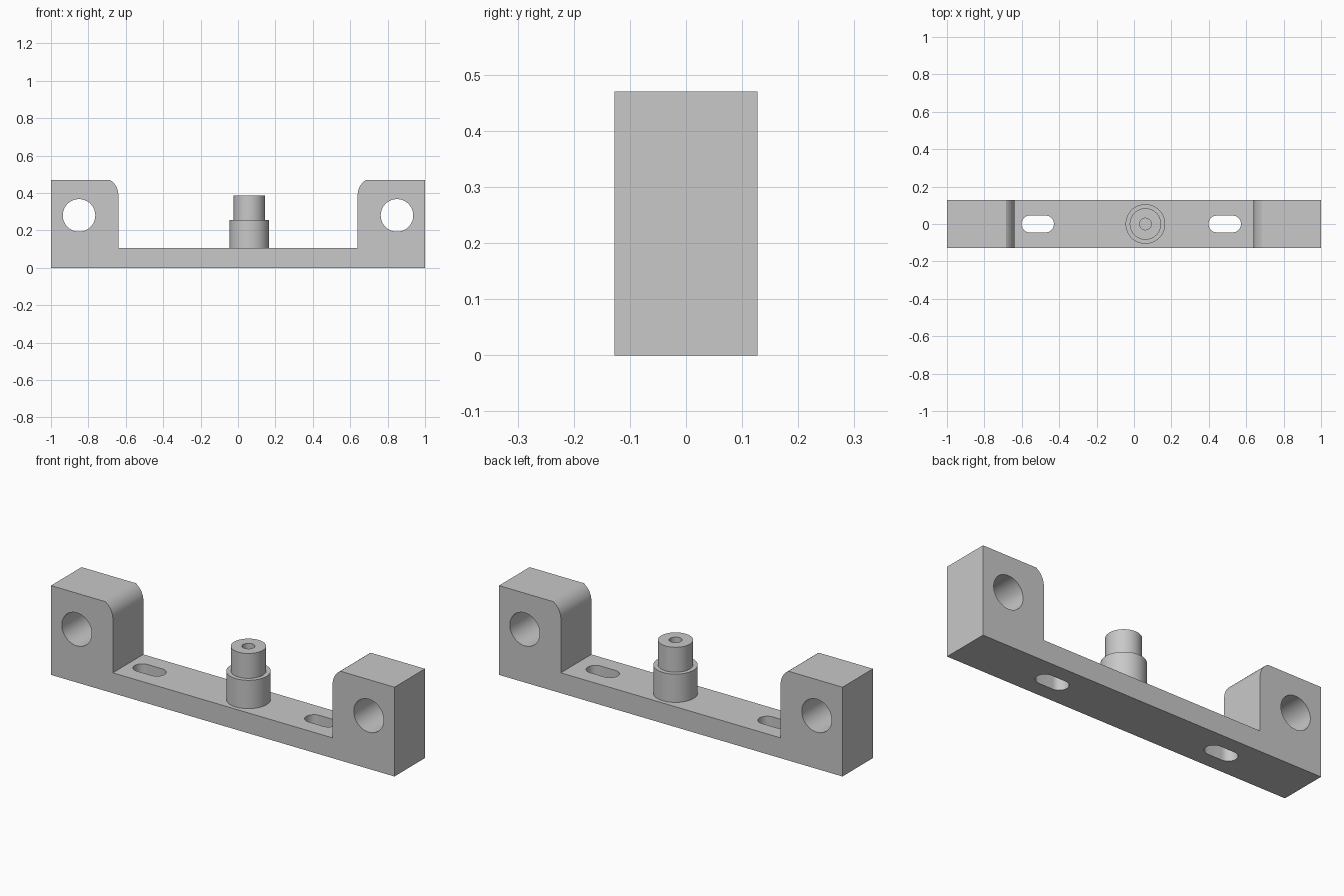
import bpy, bmesh
from math import sin, cos, pi, radians, asin
from mathutils import Matrix

default = bpy.data.objects.get("Cube")
if default:
    bpy.data.objects.remove(default, do_unlink=True)

HALF_DEPTH = 0.127
HEIGHT = 0.47
BAR_TOP = 0.107
INNER_X = 0.64
POST_X = 0.061

grey = bpy.data.materials.new("machined grey")
grey.use_nodes = True
grey.diffuse_color = (0.58, 0.58, 0.58, 1)
grey.node_tree.nodes["Principled BSDF"].inputs["Base Color"].default_value = grey.diffuse_color


def make_object(name, bm):
    bmesh.ops.recalc_face_normals(bm, faces=bm.faces)
    mesh = bpy.data.meshes.new(name)
    bm.to_mesh(mesh)
    bm.free()
    mesh.materials.append(grey)
    obj = bpy.data.objects.new(name, mesh)
    bpy.context.collection.objects.link(obj)
    return obj


def prism(name, outline, offset, sweep):
    """Extrude a closed outline of 3D points along a sweep vector."""
    bm = bmesh.new()
    face = bm.faces.new([bm.verts.new([a + b for a, b in zip(p, offset)]) for p in outline])
    out = bmesh.ops.extrude_face_region(bm, geom=[face])
    verts = [g for g in out["geom"] if isinstance(g, bmesh.types.BMVert)]
    bmesh.ops.translate(bm, verts=verts, vec=sweep)
    return make_object(name, bm)


def lathe(name, profile, centre_x, segments=64):
    """Spin a radius/height profile around a vertical axis."""
    bm = bmesh.new()
    verts = [bm.verts.new((r, 0, z)) for r, z in profile]
    edges = [bm.edges.new(pair) for pair in zip(verts, verts[1:])]
    bmesh.ops.spin(bm, geom=verts + edges, cent=(0, 0, 0), axis=(0, 0, 1),
                   angle=2 * pi, steps=segments)
    bmesh.ops.remove_doubles(bm, verts=bm.verts, dist=0.0001)
    bmesh.ops.transform(bm, matrix=Matrix.Translation((centre_x, 0, 0)), verts=bm.verts)
    return make_object(name, bm)


def smooth(obj):
    bpy.ops.object.select_all(action="DESELECT")
    obj.select_set(True)
    bpy.context.view_layer.objects.active = obj
    bpy.ops.object.shade_smooth_by_angle(angle=radians(30))


def cut(obj, cutter):
    bpy.context.view_layer.objects.active = obj
    mod = obj.modifiers.new("cut", "BOOLEAN")
    mod.operation = "DIFFERENCE"
    mod.solver = "EXACT"
    mod.object = cutter
    bpy.ops.object.modifier_apply(modifier=mod.name)
    bpy.data.objects.remove(cutter, do_unlink=True)


# U-shaped body: half profile with a partly rounded inner corner, then mirrored
radius, drop = 0.094, 0.08
sweep_angle = asin(drop / radius)
arc = [(INNER_X + radius - radius * cos(sweep_angle * i / 12),
        HEIGHT - drop + radius * sin(sweep_angle * i / 12)) for i in range(13)]
half = [(INNER_X, BAR_TOP)] + arc + [(1, HEIGHT), (1, 0)]
outline = half + [(-x, z) for x, z in reversed(half)]
body = prism("bracket_body", [(x, 0, z) for x, z in outline],
             (0, -HALF_DEPTH, 0), (0, 2 * HALF_DEPTH, 0))

# Round holes through the end blocks
for x in (-0.85, 0.85):
    ring = [(0.087 * cos(2 * pi * i / 64), 0, 0.087 * sin(2 * pi * i / 64)) for i in range(64)]
    cut(body, prism("hole_cutter", ring, (x, -0.3, 0.28), (0, 0.6, 0)))

# Slots through the bar
for x in (-0.515, 0.485):
    slot = []
    for side in (1, -1):
        for i in range(25):
            a = pi * i / 24 - pi / 2
            slot.append((side * (0.042 + 0.045 * cos(a)), side * 0.045 * sin(a), 0))
    cut(body, prism("slot_cutter", slot, (x, 0, -0.1), (0, 0, 0.3)))
smooth(body)

# Stepped post with a blind bore in its top
post = lathe("stepped_post", [
    (0, BAR_TOP - 0.02), (0.106, BAR_TOP - 0.02), (0.106, 0.256), (0.084, 0.256),
    (0.084, 0.387), (0.031, 0.387), (0.031, 0.2), (0, 0.2)], POST_X)
smooth(post)
